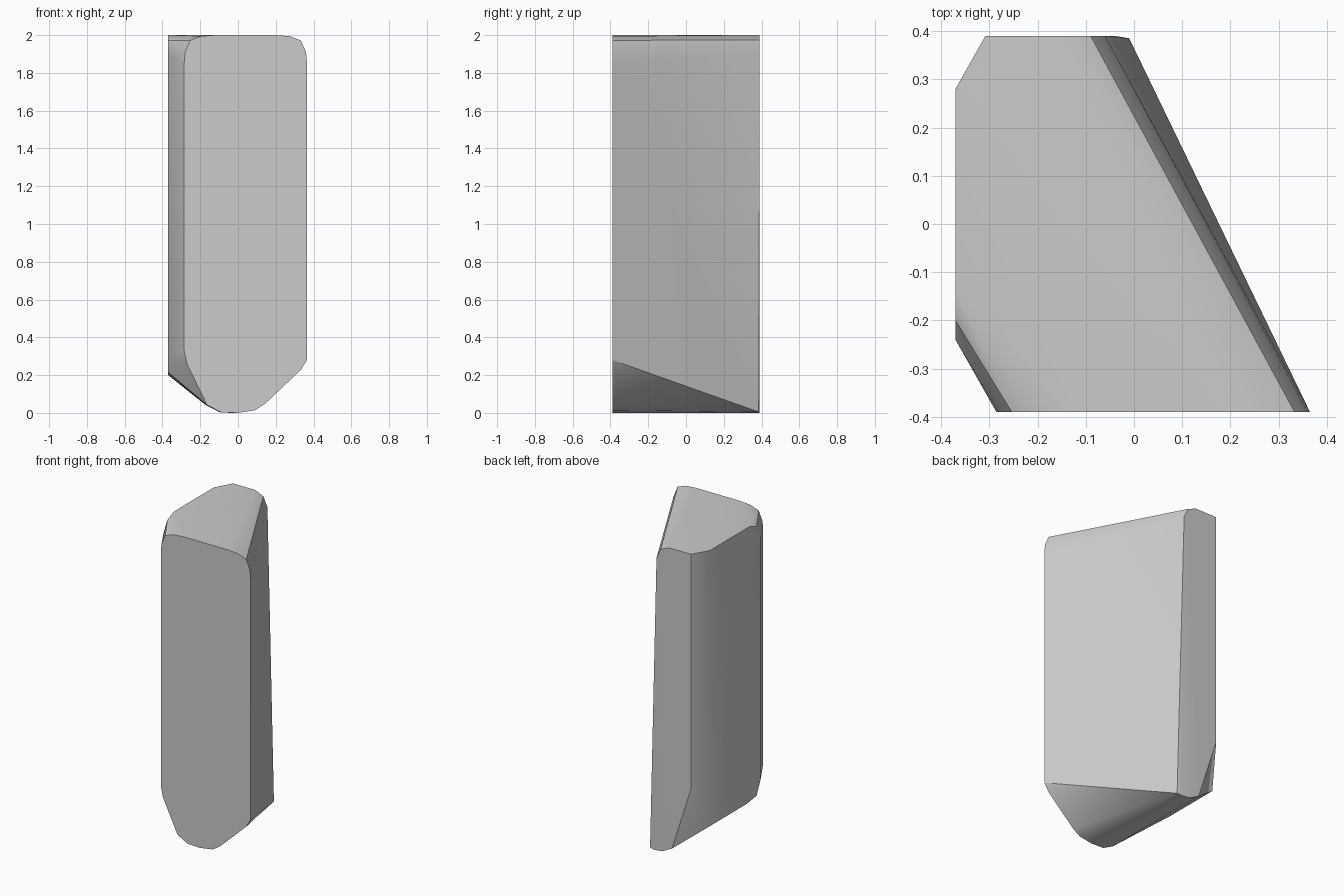
import bpy, bmesh, math

if "Cube" in bpy.data.objects:
    bpy.data.objects.remove(bpy.data.objects["Cube"], do_unlink=True)

FRONT, BACK, LEFT_WALL = -0.39, 0.39, -0.37

# Front outline (x, z): rounded top corners, mirrored about its own centre line
mid = 0.04
top_corner = [(0.325, 1.85), (0.32, 1.91), (0.293, 1.972), (0.235, 1.994), (0.16, 2.0)]
front = [(mid + s * dx, z) for s in (-1, 1) for dx, z in top_corner]
# Keel-shaped lower edge of the front outline
front += [(0.365, 0.28), (0.333, 0.228), (0.143, 0.048), (0.09, 0.014), (0.0, 0.0),
          (-0.09, 0.003), (-0.164, 0.042), (-0.27, 0.26), (-0.285, 0.33)]

# Back outline (x, z), narrower and leaning
back = [(-0.06, 1.91), (-0.09, 1.975), (-0.15, 2.0), (-0.308, 2.0),
        (-0.308, 0.465), (-0.172, 0.042), (-0.1, 0.005), (-0.04, 0.0)]

# Side wall outline (y, z)
side = [(0.28, 2.0), (-0.13, 2.0), (-0.2, 1.972), (-0.24, 1.9),
        (0.28, 0.2), (-0.1, 0.2), (-0.2, 0.215), (-0.24, 0.3)]

points = [(x, FRONT, z) for x, z in front]
points += [(x, BACK, z) for x, z in back]
points += [(LEFT_WALL, y, z) for y, z in side]
points.append((-0.01, 0.385, 0.005))  # low rear corner

# Wrap the outlines in one convex block
bm = bmesh.new()
for p in points:
    bm.verts.new(p)
hull = bmesh.ops.convex_hull(bm, input=bm.verts)
spare = {g for g in hull["geom_interior"] + hull["geom_unused"]
         if isinstance(g, bmesh.types.BMVert)}
bmesh.ops.delete(bm, geom=list(spare), context="VERTS")
bmesh.ops.dissolve_limit(bm, angle_limit=math.radians(0.8),
                         verts=bm.verts, edges=bm.edges)
bmesh.ops.recalc_face_normals(bm, faces=bm.faces)

mesh = bpy.data.meshes.new("stone_block")
bm.to_mesh(mesh)
bm.free()
block = bpy.data.objects.new("stone_block", mesh)
bpy.context.collection.objects.link(block)

# Plain grey
grey = bpy.data.materials.new("light_grey")
grey.use_nodes = True
colour = (0.6, 0.6, 0.6, 1.0)
grey.diffuse_color = colour
grey.node_tree.nodes["Principled BSDF"].inputs["Base Color"].default_value = colour
mesh.materials.append(grey)

# Soft bevels, crisp main edges
bpy.ops.object.select_all(action="DESELECT")
block.select_set(True)
bpy.context.view_layer.objects.active = block
bpy.ops.object.shade_smooth_by_angle(angle=math.radians(30))
